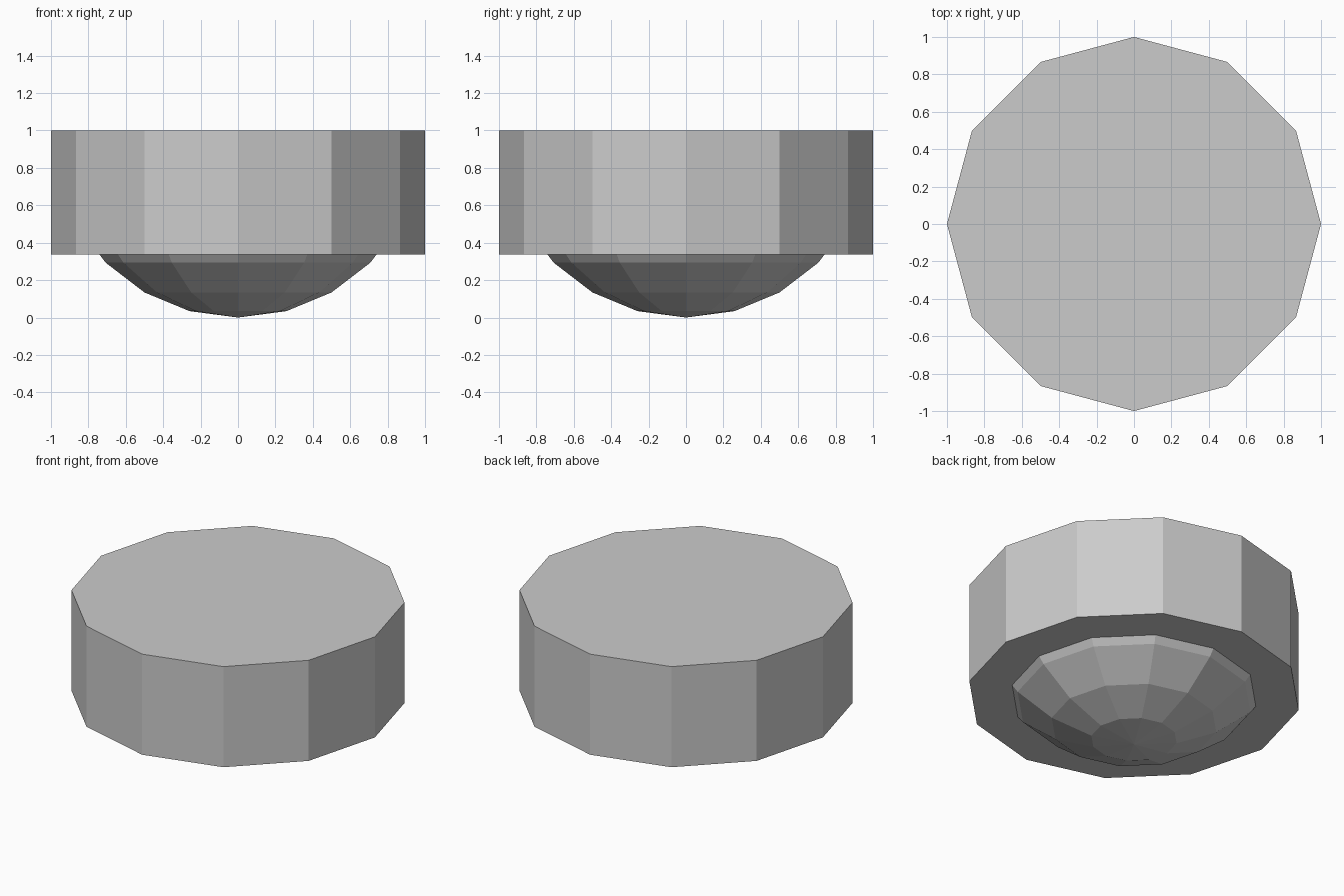
import bpy, bmesh
from math import sin, cos, pi, radians

if "Cube" in bpy.data.objects:
    bpy.data.objects.remove(bpy.data.objects["Cube"])

SIDES = 12
BASE = 0.336   # underside of the drum


def lathe(name, profile, close_top=False):
    """Revolve (radius, z) points, listed bottom to top, into flat facets."""
    bm = bmesh.new()
    rings = []
    for r, z in profile:
        n = 1 if r == 0 else SIDES
        rings.append([bm.verts.new((r * cos(2 * pi * i / SIDES),
                                    r * sin(2 * pi * i / SIDES), z)) for i in range(n)])
    for a, b in zip(rings, rings[1:]):
        for i in range(SIDES):
            j = (i + 1) % SIDES
            if len(a) == 1:
                bm.faces.new((a[0], b[j], b[i]))
            else:
                bm.faces.new((a[i], a[j], b[j], b[i]))
    if close_top:
        bm.faces.new(rings[-1])
    mesh = bpy.data.meshes.new(name)
    bm.to_mesh(mesh)
    bm.free()
    obj = bpy.data.objects.new(name, mesh)
    bpy.context.collection.objects.link(obj)
    return obj


# Dome: lower part of a unit sphere in 15 degree rings, cut at the drum underside
dome = [(sin(radians(a)), 1 - cos(radians(a))) for a in (0, 15, 30, 45, 60)]
(r0, z0), (r1, z1) = dome[3], dome[4]
cut_radius = r0 + (r1 - r0) * (BASE - z0) / (z1 - z0)
dome[4] = (cut_radius, BASE)
lathe("dome", dome)

# Drum: flat underside ring, straight wall and flat top
lathe("drum", [(cut_radius, BASE), (1, BASE), (1, 1)], close_top=True)
